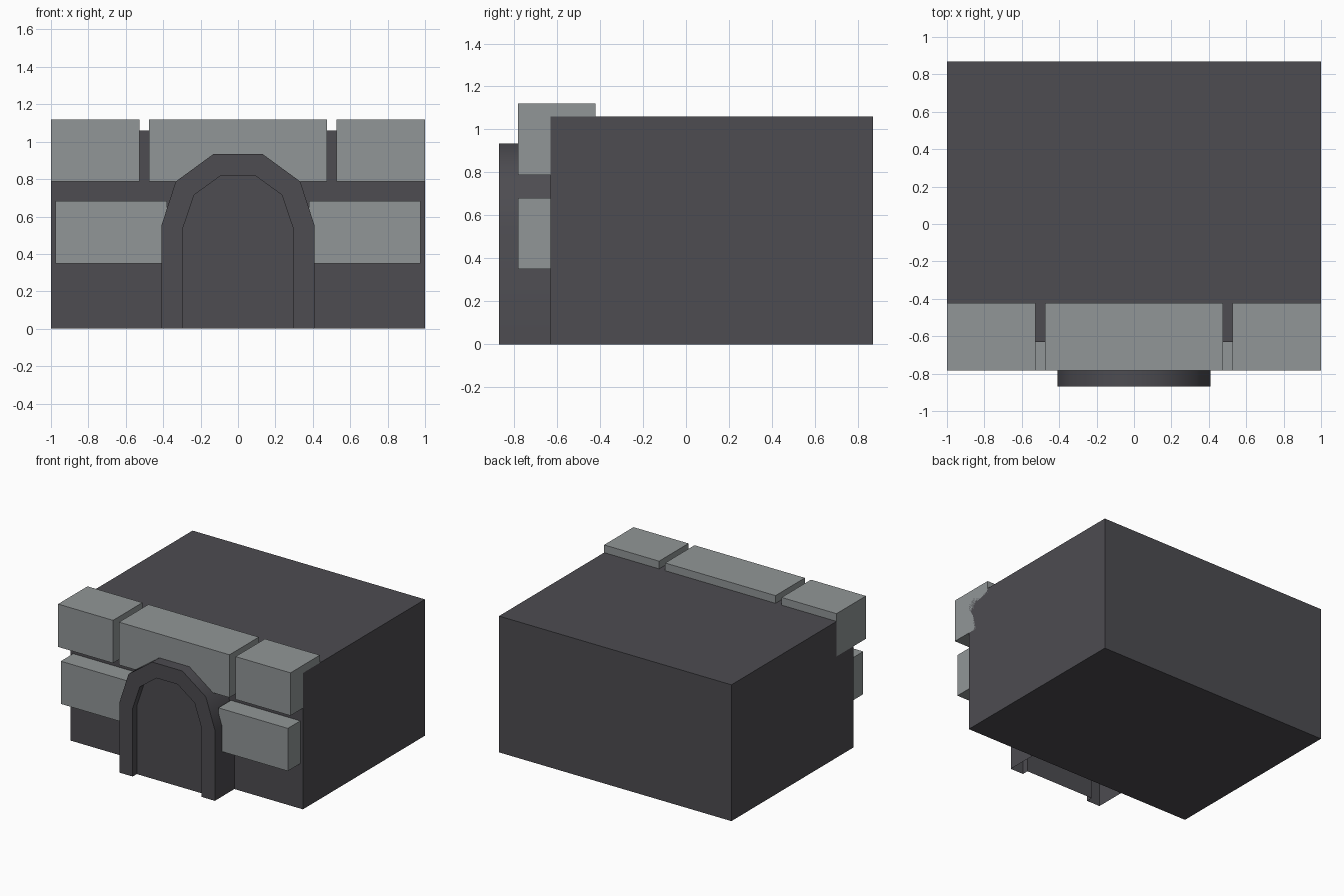
import bpy, bmesh, math

if "Cube" in bpy.data.objects:
    bpy.data.objects.remove(bpy.data.objects["Cube"])


def material(name, rgb):
    m = bpy.data.materials.new(name)
    m.diffuse_color = (*rgb, 1.0)
    m.use_nodes = True
    m.node_tree.nodes["Principled BSDF"].inputs["Base Color"].default_value = m.diffuse_color
    return m


DARK = material("dark_stone", (0.074, 0.072, 0.082))
GREY = material("light_grey_stone", (0.283, 0.305, 0.309))


def finish(name, bm, mat):
    mesh = bpy.data.meshes.new(name)
    bm.to_mesh(mesh)
    bm.free()
    mesh.materials.append(mat)
    obj = bpy.data.objects.new(name, mesh)
    bpy.context.collection.objects.link(obj)
    return obj


def box(name, lo, hi, mat):
    bm = bmesh.new()
    bmesh.ops.create_cube(bm, size=1)
    for v in bm.verts:
        v.co = [(a + b) / 2 + c * (b - a) for a, b, c in zip(lo, hi, v.co)]
    return finish(name, bm, mat)


# Main body
box("main_body", (-1, -0.63, 0), (1, 0.87, 1.06), DARK)

# Upper course of stone blocks, overlapping the roof edge
for name, x0, x1 in (("left", -1, -0.527), ("middle", -0.475, 0.475), ("right", 0.527, 1)):
    box("upper_block_" + name, (x0, -0.783, 0.787), (x1, -0.422, 1.12), GREY)

# Lower course, one block on each side of the doorway
for name, x0, x1 in (("left", -0.977, -0.38), ("right", 0.38, 0.977)):
    box("lower_block_" + name, (x0, -0.783, 0.35), (x1, -0.62, 0.682), GREY)

# Arched door surround: a hollow shell, open at the back and the bottom
OUTER = [(0.41, 0), (0.41, 0.55), (0.333, 0.787), (0.13, 0.935)]
INNER = [(0.297, 0), (0.297, 0.53), (0.235, 0.715), (0.09, 0.82)]
bm = bmesh.new()


def arch_ring(half, y):
    pts = [(-x, z) for x, z in half] + half[::-1]
    return [bm.verts.new((x, y, z)) for x, z in pts]


rings = [arch_ring(OUTER, -0.63), arch_ring(OUTER, -0.87),
         arch_ring(INNER, -0.87), arch_ring(INNER, -0.82)]
for a, b in zip(rings, rings[1:]):
    for i in range(len(a) - 1):
        bm.faces.new((b[i], b[i + 1], a[i + 1], a[i]))
# Recessed door panel
bm.faces.new(rings[-1][::-1])
arch = finish("door_arch", bm, DARK)
arch.data.shade_smooth()
arch.data.set_sharp_from_angle(angle=math.radians(45))
